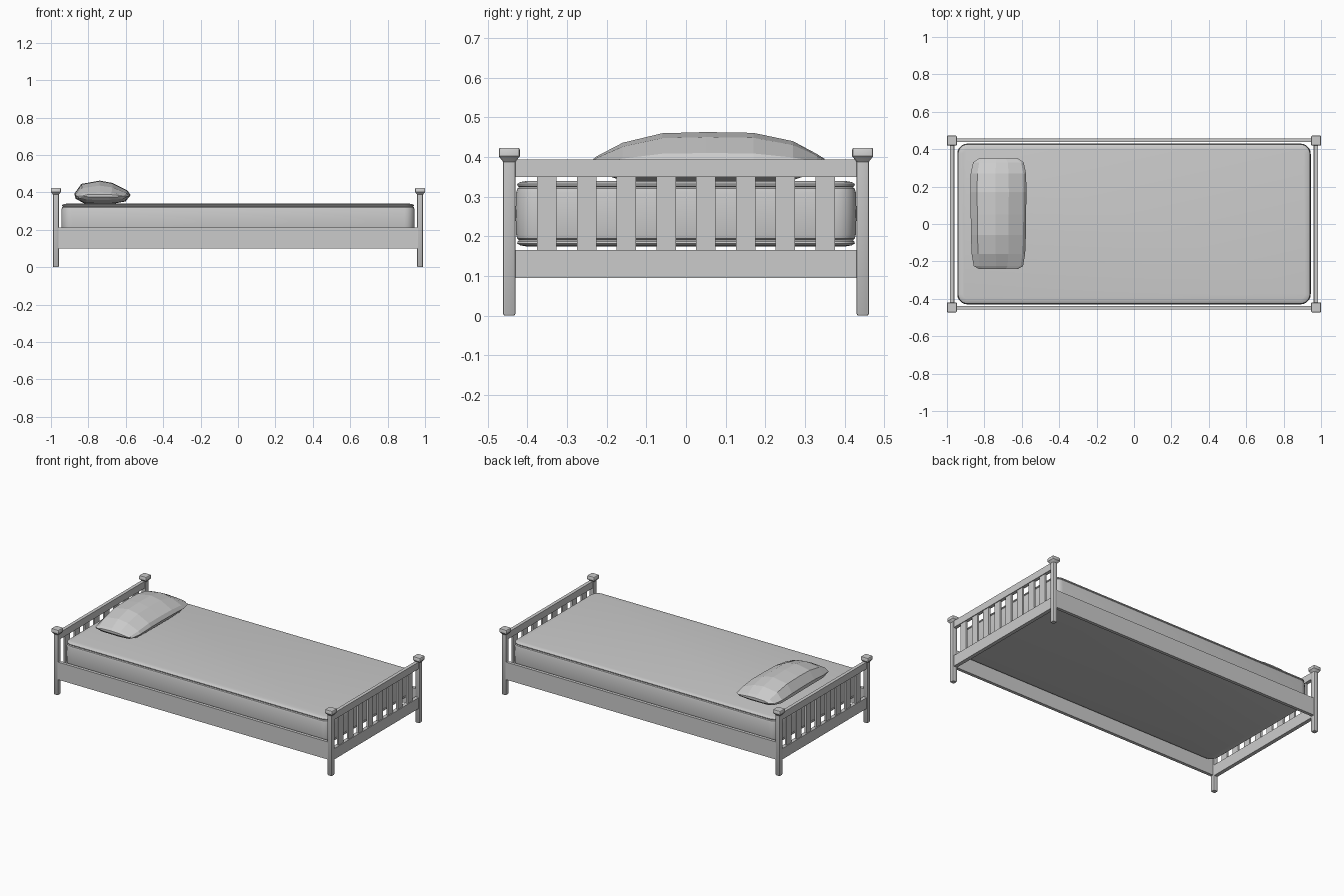
import bpy, bmesh, math

if "Cube" in bpy.data.objects:
    bpy.data.objects.remove(bpy.data.objects["Cube"])

grey = bpy.data.materials.new("plain_grey")
grey.diffuse_color = (0.6, 0.6, 0.6, 1)
grey.use_nodes = True
grey.node_tree.nodes["Principled BSDF"].inputs["Base Color"].default_value = grey.diffuse_color


def finish(name, bm, smooth=False):
    bmesh.ops.recalc_face_normals(bm, faces=bm.faces)
    me = bpy.data.meshes.new(name)
    bm.to_mesh(me)
    bm.free()
    ob = bpy.data.objects.new(name, me)
    bpy.context.collection.objects.link(ob)
    me.materials.append(grey)
    if smooth:
        bpy.ops.object.select_all(action='DESELECT')
        ob.select_set(True)
        bpy.context.view_layer.objects.active = ob
        bpy.ops.object.shade_smooth_by_angle(angle=math.radians(35))
    return ob


def loft(name, rings, smooth=False):
    """Skin a stack of equal-length point rings and cap both ends."""
    bm = bmesh.new()
    vs = [[bm.verts.new(p) for p in r] for r in rings]
    n = len(vs[0])
    for a, b in zip(vs, vs[1:]):
        for i in range(n):
            j = (i + 1) % n
            bm.faces.new((a[i], a[j], b[j], b[i]))
    bm.faces.new(vs[0])
    bm.faces.new(vs[-1])
    return finish(name, bm, smooth)


def box(name, x, y, z):
    return loft(name, [[(x[0], y[0], h), (x[1], y[0], h), (x[1], y[1], h), (x[0], y[1], h)]
                       for h in z])


def round_rect(cx, cy, hx, hy, r, z, seg):
    pts = []
    for k, (sx, sy) in enumerate(((1, 1), (-1, 1), (-1, -1), (1, -1))):
        for i in range(seg + 1):
            a = math.pi / 2 * (k + i / seg)
            pts.append((cx + sx * (hx - r) + r * math.cos(a),
                        cy + sy * (hy - r) + r * math.sin(a), z))
    return pts


# Corner posts with flared square caps: (height, half width, corner radius)
POST = [(0, .013, .004), (.004, .0155, .005), (.388, .0155, .005), (.402, .0265, .005),
        (.419, .0265, .005), (.423, .024, .004)]
for sx, end in ((-1, "head"), (1, "foot")):
    for sy, side in ((-1, "front"), (1, "back")):
        loft(f"{end}_{side}_post",
             [round_rect(sx * .9735, sy * .446, h, h, r, z, 2) for z, h, r in POST], True)

    # End frame: top rail, bottom rail and eight slats
    def span(a, b):
        return tuple(sorted((sx * a, sx * b)))
    box(f"{end}_top_rail", span(.962, .984), (-.435, .435), (.35, .394))
    box(f"{end}_bottom_rail", span(.96, .984), (-.435, .435), (.095, .165))
    for i in range(8):
        y = -.351 + i * .1003
        box(f"{end}_slat_{i + 1}", span(.967, .979), (y - .0245, y + .0245), (.16, .355))

# Long side rails
for sy, side in ((-1, "front"), (1, "back")):
    box(f"{side}_side_rail", (-.962, .962), sorted((sy * .438, sy * .458)), (.1, .213))

# Mattress with a rounded piped edge: (height, inset)
MAT = [(.174, .03), (.177, .012), (.182, .004), (.187, .005), (.19, .009), (.194, .004),
       (.205, .001), (.257, 0)]
prof = MAT + [(.514 - z, d) for z, d in MAT[-2::-1]]
loft("mattress", [round_rect(0, 0, .945 - d, .43 - d, .055 - d, z, 5) for z, d in prof], True)

# Pillow: one cross-section swept along y
SECTION = [(-1, .45), (-.76, .86), (-.1, 1), (.37, .9), (.9, .58), (1, .4),
           (.83, .12), (.3, 0), (-.63, .02), (-.96, .24)]
# (y, half width, bottom, top)
STEPS = [(-.24, .105, .375, .39), (-.225, .132, .36, .402), (-.16, .143, .341, .436),
         (-.06, .147, .337, .46), (.05, .148, .337, .463), (.17, .15, .337, .461),
         (.27, .148, .342, .44), (.33, .135, .362, .408), (.35, .105, .378, .395)]
loft("pillow", [[(-.725 + u * w, y, lo + v * (hi - lo)) for u, v in SECTION]
                for y, w, lo, hi in STEPS])
